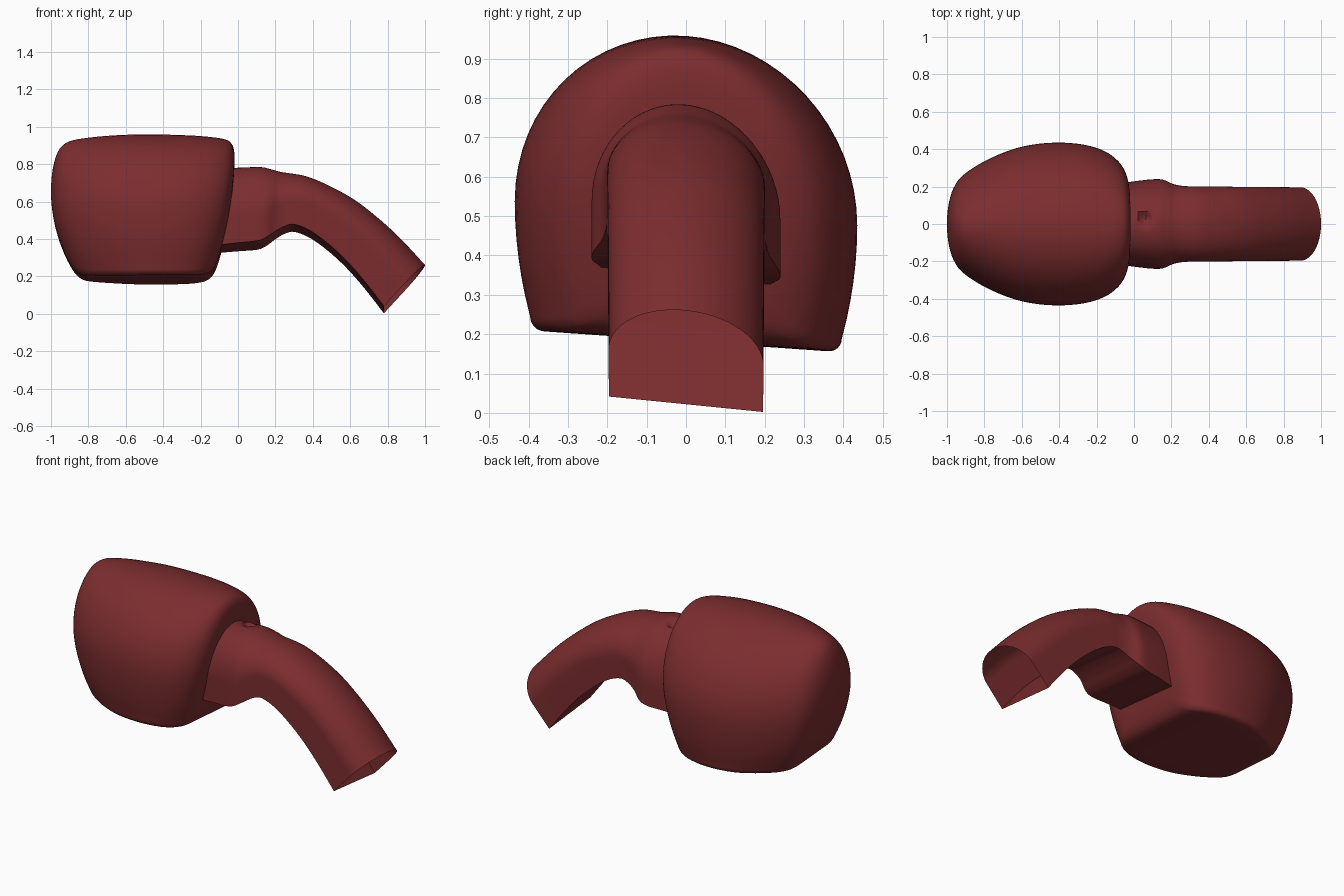
import bpy, bmesh, math

if "Cube" in bpy.data.objects:
    bpy.data.objects.remove(bpy.data.objects["Cube"])

red = bpy.data.materials.new("dark_red")
red.diffuse_color = (0.2, 0.026, 0.028, 1)
red.use_nodes = True
red.node_tree.nodes["Principled BSDF"].inputs["Base Color"].default_value = red.diffuse_color


def catmull(rows, steps):
    # smooth interpolation between rows of numbers
    out = []
    n = len(rows)
    for i in range(n - 1):
        a, b, c, d = rows[max(i - 1, 0)], rows[i], rows[i + 1], rows[min(i + 2, n - 1)]
        for s in range(steps):
            t = s / steps
            out.append([0.5 * (2 * q + (r - p) * t + (2 * p - 5 * q + 4 * r - v) * t * t
                               + (3 * q - p - 3 * r + v) * t ** 3)
                        for p, q, r, v in zip(a, b, c, d)])
    out.append(list(rows[-1]))
    return out


def arch(w, centre, top, n=32):
    # half ellipse running from +y over the top to -y
    return [(w * math.cos(math.pi * i / n),
             centre + (top - centre) * math.sin(math.pi * i / n)) for i in range(n + 1)]


def loft(name, rings, cap):
    bm = bmesh.new()
    loops = [[bm.verts.new(p) for p in ring] for ring in rings]
    n = len(loops[0])
    for a, b in zip(loops, loops[1:]):
        for i in range(n):
            j = (i + 1) % n
            bm.faces.new((a[i], a[j], b[j], b[i]))
    if cap:
        bm.faces.new(loops[0])
        bm.faces.new(loops[-1])
    bmesh.ops.recalc_face_normals(bm, faces=bm.faces[:])
    me = bpy.data.meshes.new(name)
    bm.to_mesh(me)
    bm.free()
    ob = bpy.data.objects.new(name, me)
    bpy.context.collection.objects.link(ob)
    me.materials.append(red)
    bpy.ops.object.select_all(action='DESELECT')
    ob.select_set(True)
    bpy.context.view_layer.objects.active = ob
    bpy.ops.object.shade_smooth_by_angle(angle=math.radians(40))
    return ob


# Rounded head: arched sections between a bulging back and a slanted front
def head_ring(u, w, top, bot):
    mid = bot + (top - bot) * 0.42
    r = min(0.035, w * 0.2)
    bw = 0.91 * w
    left = []
    for k in range(1, 7):                      # side, widest at mid height
        t = k / 6
        left.append((w - (w - bw) * t * t, mid + (bot + r - mid) * t))
    for k in range(1, 7):                      # rounded lower edge
        a = math.pi / 2 * k / 6
        left.append((bw - r + r * math.cos(a), bot + r - r * math.sin(a)))
    for k in (1, 2, 3):                        # flat underside
        left.append(((bw - r) * (1 - k / 4), bot))
    sec = arch(w, mid, top) + [(-y, z) for y, z in left] + [(0, bot)] + left[::-1]
    pts = []
    for y, z in sec:
        back = -1.0 + 0.6 * (z - 0.66) ** 2
        front = -0.02 - 0.27 * (0.85 - z) ** 2
        pts.append((back + (front - back) * u, y, z - 0.07 * y))
    return pts


head_rows = [
    (0.0, 0.01, 0.64, 0.60), (0.002, 0.06, 0.78, 0.38), (0.012, 0.13, 0.865, 0.25),
    (0.035, 0.20, 0.905, 0.205), (0.08, 0.26, 0.928, 0.19), (0.18, 0.325, 0.943, 0.186),
    (0.29, 0.375, 0.952, 0.184), (0.40, 0.41, 0.957, 0.182), (0.52, 0.43, 0.958, 0.182),
    (0.65, 0.435, 0.956, 0.182), (0.78, 0.422, 0.951, 0.183), (0.88, 0.392, 0.943, 0.186),
    (0.95, 0.345, 0.932, 0.195), (0.985, 0.295, 0.91, 0.215), (1.0, 0.23, 0.865, 0.26),
    (1.002, 0.12, 0.75, 0.38), (1.002, 0.01, 0.58, 0.54)]
loft("head", [head_ring(*r) for r in catmull(head_rows, 3)], True)


# Collar and bent open tube: flat underside, straight sides, arched top
def neck_ring(bx, bz, tx, tz, w, spring):
    side = [(1.0 * w, spring * k / 5) for k in range(5)]
    sec = arch(w, spring, 1.0) + [(-y, h) for y, h in side[::-1]]
    sec += [(w * k / 3, 0.0) for k in (-2, -1, 0, 1, 2)] + side
    pts = []
    for y, h in sec:
        x, z = bx + (tx - bx) * h, bz + (tz - bz) * h - 0.1 * y
        d = math.hypot(x - 0.06, y - 0.03)     # small dimple on top of the collar
        if h > 0.9 and d < 0.04:
            z -= 0.04 * (1 - (d / 0.04) ** 2)
        pts.append((x, y, z))
    return pts


neck_rows = [
    (-0.12, 0.345, -0.12, 0.775, 0.21, 0.33), (0.0, 0.357, 0.0, 0.78, 0.228, 0.33),
    (0.10, 0.366, 0.12, 0.783, 0.239, 0.34), (0.15, 0.385, 0.17, 0.773, 0.236, 0.36),
    (0.20, 0.42, 0.23, 0.757, 0.213, 0.40), (0.25, 0.448, 0.29, 0.748, 0.203, 0.44),
    (0.30, 0.458, 0.37, 0.732, 0.201, 0.46), (0.38, 0.428, 0.48, 0.687, 0.20, 0.48),
    (0.47, 0.365, 0.62, 0.61, 0.199, 0.5), (0.57, 0.275, 0.75, 0.51, 0.198, 0.5),
    (0.67, 0.163, 0.87, 0.40, 0.197, 0.5), (0.78, 0.022, 1.0, 0.26, 0.196, 0.5)]
loft("neck_tube", [neck_ring(*r) for r in catmull(neck_rows, 6)], False)
